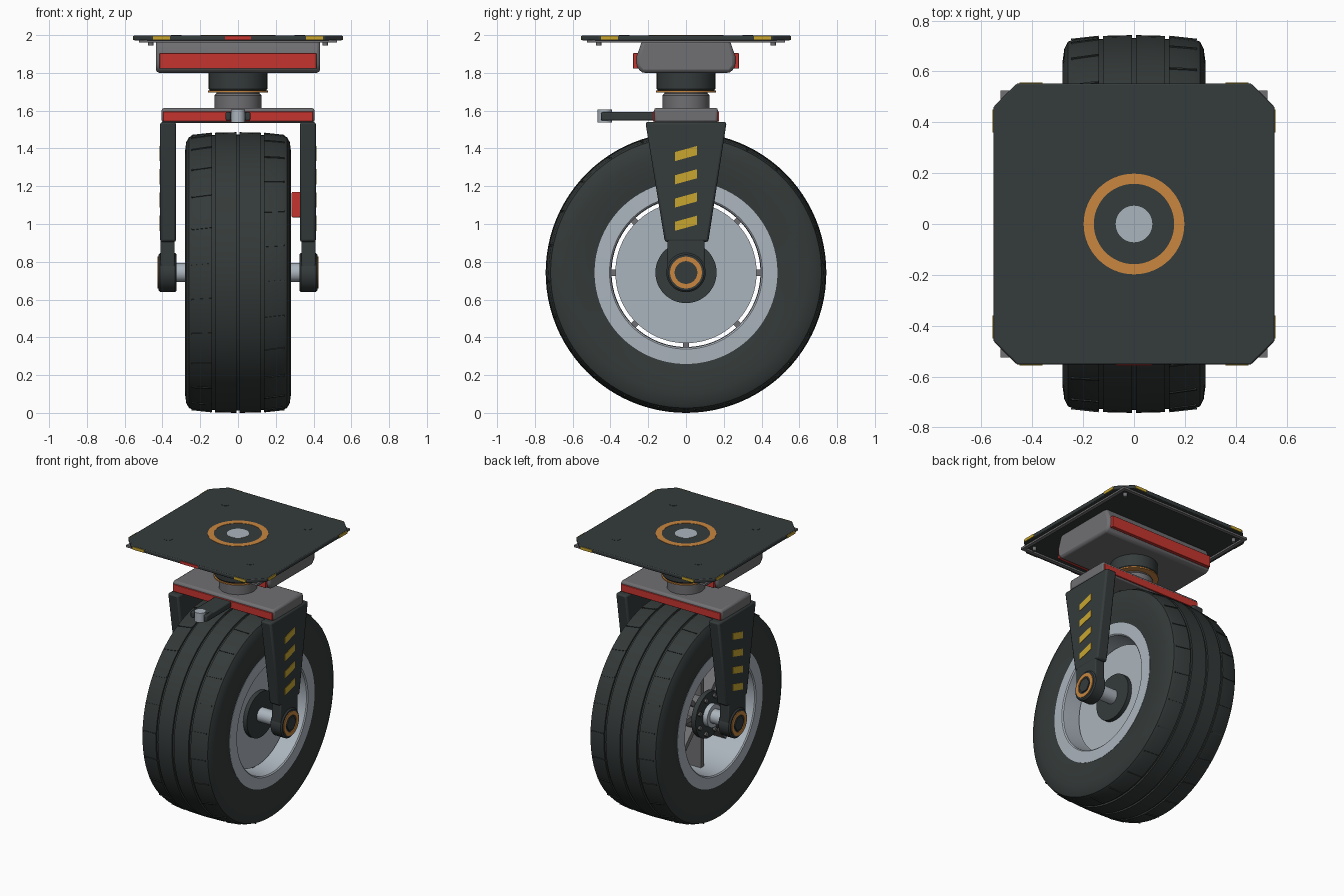
import bpy, bmesh, math
from mathutils import Matrix, Vector

if "Cube" in bpy.data.objects:
    bpy.data.objects.remove(bpy.data.objects["Cube"], do_unlink=True)


def material(name, r, g, b):
    m = bpy.data.materials.new(name)
    m.use_nodes = True
    m.diffuse_color = (r, g, b, 1)
    m.node_tree.nodes["Principled BSDF"].inputs["Base Color"].default_value = (r, g, b, 1)
    return m


DARK = material("dark steel", 0.035, 0.043, 0.043)
RUBBER = material("tyre rubber", 0.034, 0.042, 0.041)
GREY = material("mid grey metal", 0.16, 0.16, 0.17)
SILVER = material("light silver", 0.41, 0.46, 0.51)
RED = material("signal red", 0.56, 0.035, 0.028)
ORANGE = material("copper orange", 0.58, 0.24, 0.05)
YELLOW = material("warning yellow", 0.58, 0.38, 0.03)

AXLE_Z = 0.743
HUB = Vector((0, 0, AXLE_Z))
built = []


def finish(name, bm, mat, bevel=0):
    bmesh.ops.recalc_face_normals(bm, faces=bm.faces)
    me = bpy.data.meshes.new(name)
    bm.to_mesh(me)
    bm.free()
    me.materials.append(mat)
    ob = bpy.data.objects.new(name, me)
    bpy.context.collection.objects.link(ob)
    if bevel:
        mod = ob.modifiers.new("bevel", "BEVEL")
        mod.width, mod.segments, mod.limit_method = bevel, 2, "ANGLE"
    built.append(ob)
    return ob


def box(name, x, y, z, mat, bevel=0):
    """Box from (low, high) pairs."""
    bm = bmesh.new()
    size = [b - a for a, b in (x, y, z)]
    mid = [(a + b) / 2 for a, b in (x, y, z)]
    bmesh.ops.create_cube(bm, size=1, matrix=Matrix.Translation(mid) @ Matrix.Diagonal((*size, 1)))
    return finish(name, bm, mat, bevel)


def prism(name, outline, axis, low, high, mat, bevel=0):
    """Extrude a 2D outline along x (outline is y,z) or z (outline is x,y)."""
    def place(p, t):
        return (t, p[0], p[1]) if axis == "x" else (p[0], p[1], t)
    bm = bmesh.new()
    face = bm.faces.new([bm.verts.new(place(p, low)) for p in outline])
    new = bmesh.ops.extrude_face_region(bm, geom=[face])["geom"]
    move = Vector(place((0, 0), high - low))
    bmesh.ops.translate(bm, vec=move, verts=[v for v in new if isinstance(v, bmesh.types.BMVert)])
    return finish(name, bm, mat, bevel)


def lathe(name, profile, axis, mat, centre=(0, 0, 0), steps=64, ring=False):
    """Revolve (along, radius) points about x or z; ring closes the profile."""
    bm = bmesh.new()
    loops = []
    for t, r in profile:
        loop = []
        for i in range(steps):
            a = math.tau * i / steps
            u, v = r * math.cos(a), r * math.sin(a)
            co = (t, u, v) if axis == "x" else (u, v, t)
            loop.append(bm.verts.new(Vector(co) + Vector(centre)))
        loops.append(loop)
    pairs = list(zip(loops, loops[1:]))
    if ring:
        pairs.append((loops[-1], loops[0]))
    else:
        bm.faces.new(loops[0])
        bm.faces.new(loops[-1])
    for a, b in pairs:
        for i in range(steps):
            j = (i + 1) % steps
            bm.faces.new((a[i], a[j], b[j], b[i]))
    return finish(name, bm, mat)


def cyl(name, axis, low, high, r, mat, centre=(0, 0, 0), steps=48):
    return lathe(name, [(low, r), (high, r)], axis, mat, centre, steps)


def washer(name, axis, low, high, r1, r2, mat, centre=(0, 0, 0)):
    return lathe(name, [(low, r1), (low, r2), (high, r2), (high, r1)], axis, mat, centre, ring=True)


def mirrored(points):
    return points + [(-a, b) for a, b in reversed(points)]


# Mounting plate with clipped corners
c, e = 0.46, 0.553
prism("mounting_plate", [(c, -e), (e, -c), (e, c), (c, e), (-c, e), (-e, c), (-e, -c), (-c, -e)],
      "z", 1.972, 1.998, DARK, 0.006)
washer("plate_ring", "z", 1.995, 2.0, 0.158, 0.198, ORANGE)
cyl("plate_pivot_cap", "z", 1.995, 2.0, 0.072, SILVER)
for sx in (-1, 1):
    for sy in (-1, 1):
        cyl("plate_bolt", "z", 1.99, 1.9995, 0.028, DARK, (0.327 * sx, 0.327 * sy, 0), 24)
        cyl("under_bolt", "z", 1.945, 1.975, 0.014, GREY, (0.462 * sx, 0.462 * sy, 0), 12)
        a, b = sorted((0.36 * sx, 0.45 * sx))
        box("edge_mark", (a, b), sorted((0.55 * sy, 0.557 * sy)), (1.975, 1.995), YELLOW)
        a, b = sorted((0.36 * sy, 0.45 * sy))
        box("edge_mark", sorted((0.55 * sx, 0.557 * sx)), (a, b), (1.975, 1.995), YELLOW)
    # Frame bars under the plate
    box("under_frame", sorted((0.5 * sx, 0.525 * sx)), (-0.525, 0.525), (1.96, 1.975), GREY)
    box("under_frame", (-0.525, 0.525), sorted((0.5 * sx, 0.525 * sx)), (1.96, 1.975), GREY)
box("front_edge_mark", (-0.07, 0.07), (-0.557, -0.55), (1.975, 1.995), RED)

# Swivel housing
prism("swivel_housing", mirrored([(0.235, 1.80), (0.262, 1.835), (0.262, 1.885), (0.232, 1.973)]),
      "x", -0.435, 0.435, GREY, 0.018)
for s in (-1, 1):
    box("housing_stripe", (-0.415, 0.415), sorted((0.255 * s, 0.28 * s)), (1.822, 1.905), RED, 0.003)
    box("crown_stripe", (-0.397, 0.397), sorted((0.16 * s, 0.176 * s)), (1.543, 1.595), RED, 0.003)

# Swivel neck
lathe("swivel_bearing", [(1.705, 0.148), (1.715, 0.155), (1.805, 0.155)], "z", DARK)
cyl("bearing_ring", "z", 1.697, 1.706, 0.16, ORANGE)
lathe("swivel_neck", [(1.60, 0.125), (1.68, 0.125), (1.69, 0.115), (1.70, 0.115)], "z", GREY)

# Fork crown and brake lever
box("fork_crown", (-0.405, 0.405), (-0.17, 0.17), (1.536, 1.615), GREY, 0.015)
box("lever_arm", (-0.066, 0.066), (-0.385, -0.16), (1.547, 1.592), DARK, 0.008)
for s in (-1, 1):
    box("lever_prong", sorted((0.038 * s, 0.066 * s)), (-0.45, -0.37), (1.547, 1.592), DARK, 0.008)
cyl("lever_knob", "z", 1.537, 1.605, 0.038, SILVER, (0, -0.43, 0), 24)

# Fork legs, one each side
for s in (-1, 1):
    def span(a, b):
        return sorted((a * s, b * s))
    prism("fork_leg", [(-0.215, 1.54), (-0.112, 0.905), (0.118, 0.905), (0.215, 1.54)],
          "x", *span(0.328, 0.412), DARK, 0.012)
    box("leg_neck", span(0.335, 0.41), (-0.098, 0.098), (AXLE_Z, 0.92), DARK, 0.006)
    lathe("leg_hub", [(0.325 * s, 0.095), (0.333 * s, 0.104), (0.412 * s, 0.104), (0.42 * s, 0.095)],
          "x", DARK, HUB)
    washer("axle_ring", "x", *span(0.415, 0.425), 0.06, 0.084, ORANGE, HUB)
    cyl("axle_nut", "x", *span(0.41, 0.427), 0.052, DARK, HUB, 6)
    for i in range(4):
        z = 1.004 + 0.123 * i
        prism("leg_stripe", [(-0.058, z - 0.04), (0.058, z - 0.008), (0.058, z + 0.04), (-0.058, z + 0.008)],
              "x", *span(0.41, 0.415), YELLOW)
box("brake_pad", (0.284, 0.335), (-0.07, 0.07), (1.035, 1.17), RED, 0.006)

# Tyre with three tread grooves
half = [(0.008, 0.731), (0.008, 0.743), (0.122, 0.74), (0.122, 0.727), (0.138, 0.727), (0.138, 0.738),
        (0.235, 0.727), (0.26, 0.717), (0.274, 0.69), (0.281, 0.64), (0.28, 0.56), (0.27, 0.482), (0.2, 0.46)]
lathe("tyre", mirrored(half), "x", RUBBER, HUB, 96, ring=True)

# Shoulder tread bars
bm = bmesh.new()
for s in (-1, 1):
    for i in range(24):
        turn = Matrix.Rotation(math.tau * (i + 0.25 * s) / 24, 4, "X")
        local = (Matrix.Translation((0.193 * s, 0, 0.731)) @ Matrix.Rotation(0.115 * s, 4, "Y")
                 @ Matrix.Rotation(0.08, 4, "Z") @ Matrix.Diagonal((0.108, 0.009, 0.01, 1)))
        bmesh.ops.create_cube(bm, size=1, matrix=Matrix.Translation(HUB) @ turn @ local)
finish("tread_bars", bm, RUBBER)

# Rim: outer flanges joined by a barrel
rim = [(0.272, 0.484), (0.275, 0.405), (0.268, 0.397), (0.14, 0.394)]
lathe("wheel_rim", mirrored(rim) + [(-0.2, 0.484), (0.2, 0.484)], "x", SILVER, HUB, 96, ring=True)
cyl("wheel_disc", "x", 0.13, 0.155, 0.374, SILVER, HUB, 96)

# Eight spokes behind the disc
bm = bmesh.new()
for i in range(8):
    turn = Matrix.Rotation(math.tau * i / 8, 4, "X")
    bmesh.ops.create_cube(bm, size=1, matrix=Matrix.Translation(HUB) @ turn
                          @ Matrix.Translation((0, 0, 0.25)) @ Matrix.Diagonal((0.26, 0.034, 0.3, 1)))
finish("spokes", bm, GREY)

# Hub, bolted flange and axle
cyl("hub_barrel", "x", -0.17, 0.14, 0.125, GREY, HUB)
cyl("right_hub_flange", "x", -0.19, -0.155, 0.162, DARK, HUB)
cyl("left_hub_flange", "x", 0.15, 0.185, 0.162, DARK, HUB)
cyl("right_hub_collar", "x", -0.225, -0.18, 0.08, SILVER, HUB)
for i in range(8):
    a = math.tau * (i + 0.5) / 8
    at = HUB + Vector((0, math.cos(a), math.sin(a))) * 0.13
    cyl("hub_bolt", "x", -0.205, -0.185, 0.016, GREY, at, 6)
cyl("axle", "x", -0.34, 0.34, 0.05, SILVER, HUB)

# Smooth curved surfaces, keep edges sharp
bpy.ops.object.select_all(action="DESELECT")
for ob in built:
    ob.select_set(True)
bpy.context.view_layer.objects.active = built[0]
bpy.ops.object.shade_smooth_by_angle(angle=math.radians(32))
